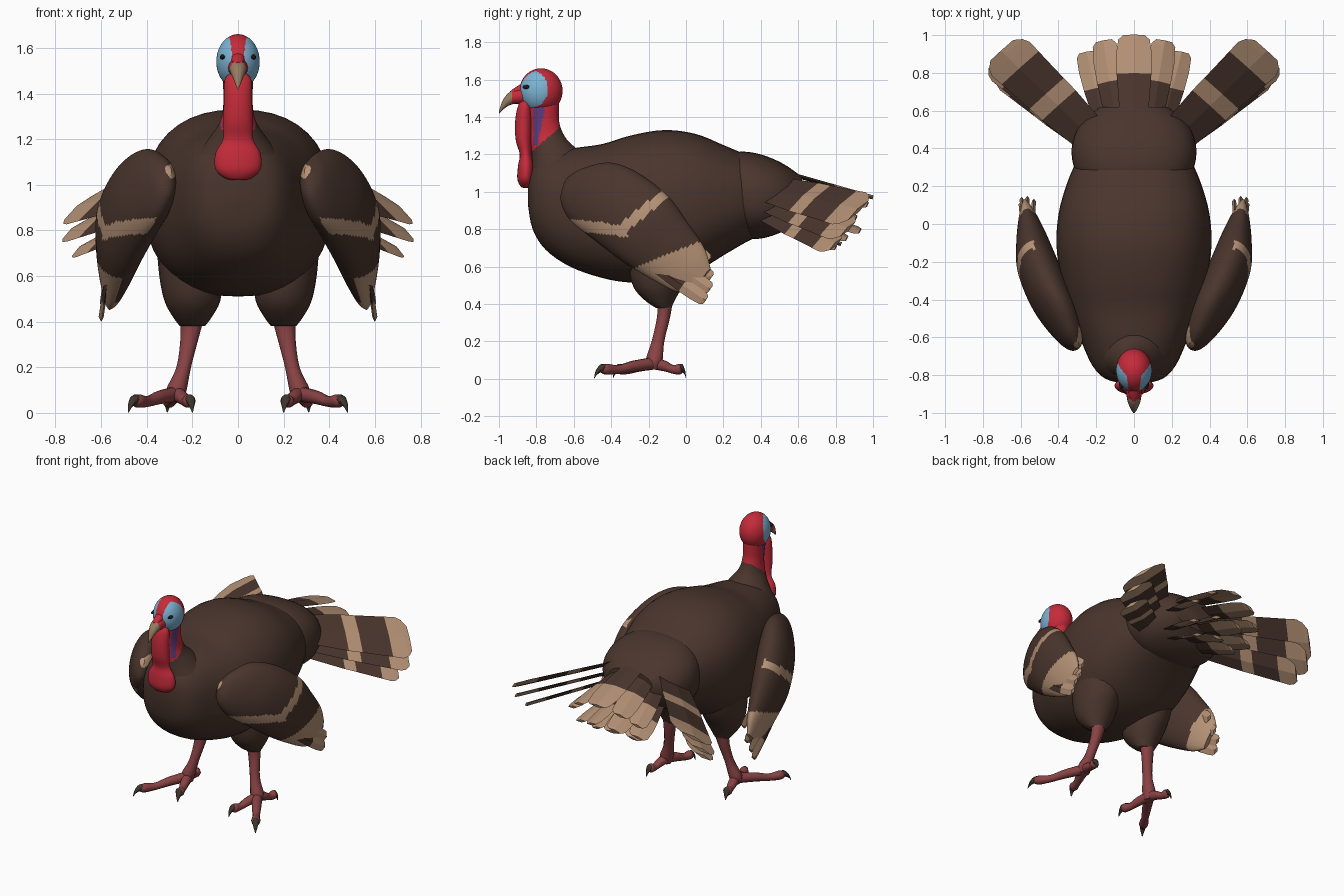
import bpy
import bmesh
import math
from mathutils import Vector

cube = bpy.data.objects.get("Cube")
if cube:
    bpy.data.objects.remove(cube, do_unlink=True)


def make_material(name, colour):
    material = bpy.data.materials.new(name)
    material.use_nodes = True
    rgba = (*colour, 1.0)
    material.diffuse_color = rgba
    for node in material.node_tree.nodes:
        if node.type == "BSDF_PRINCIPLED":
            node.inputs["Base Color"].default_value = rgba
            node.inputs["Roughness"].default_value = 0.8
    return material


BROWN, TAN, RED, BLUE, PURPLE, LEG, CLAW, BEAK, BLACK = range(9)
MATERIALS = [
    make_material("brown plumage", (0.068, 0.036, 0.026)),
    make_material("tan feather", (0.46, 0.285, 0.18)),
    make_material("red skin", (0.56, 0.024, 0.042)),
    make_material("blue face", (0.2, 0.45, 0.65)),
    make_material("purple throat", (0.11, 0.045, 0.2)),
    make_material("dusky red leg", (0.25, 0.055, 0.058)),
    make_material("dark claw", (0.05, 0.035, 0.025)),
    make_material("horn beak", (0.3, 0.2, 0.12)),
    make_material("black eye", (0.01, 0.01, 0.01)),
]
X, Y, Z = Vector((1, 0, 0)), Vector((0, 1, 0)), Vector((0, 0, 1))


def finish(name, bm, rule, smooth=True):
    """Colour the faces by a rule and turn the bmesh into an object."""
    bmesh.ops.recalc_face_normals(bm, faces=bm.faces[:])
    for face in bm.faces:
        face.material_index = rule(face) if callable(rule) else rule
        face.smooth = smooth
    mesh = bpy.data.meshes.new(name)
    bm.to_mesh(mesh)
    bm.free()
    for material in MATERIALS:
        mesh.materials.append(material)
    if smooth:
        mesh.set_sharp_from_angle(angle=math.radians(40))
    bpy.context.collection.objects.link(bpy.data.objects.new(name, mesh))


def refine(rows, steps):
    """Catmull-Rom interpolation of station tuples."""
    out = []
    for i in range(len(rows) - 1):
        a, b, c, d = (rows[min(max(i + k, 0), len(rows) - 1)] for k in (-1, 0, 1, 2))
        for j in range(steps):
            t = j / steps
            out.append([q + t / 2 * (r - p + t * (2 * p - 5 * q + 4 * r - s
                        + t * (3 * (q - r) + s - p))) for p, q, r, s in zip(a, b, c, d)])
    return out + [list(rows[-1])]


def loft(name, stations, u, v, rule, side=1, sides=24, steps=4, smooth=True, power=1):
    """Skin oval rings; each station is x, y, z, radius along u, radius along v."""
    bm = bmesh.new()
    rings = []
    for x, y, z, ru, rv in refine(stations, steps):
        ring = []
        for k in range(sides):
            a, b = math.cos(math.tau * k / sides), math.sin(math.tau * k / sides)
            a, b = (math.copysign(abs(n) ** power, n) for n in (a, b))
            p = Vector((x, y, z)) + u * ru * a + v * rv * b
            ring.append(bm.verts.new((p.x * side, p.y, p.z)))
        rings.append(ring)
    for low, high in zip(rings, rings[1:]):
        for k in range(sides):
            n = (k + 1) % sides
            bm.faces.new((low[k], low[n], high[n], high[k]))
    bm.faces.new(rings[0])
    bm.faces.new(rings[-1])
    finish(name, bm, rule, smooth)


def ellipsoid(name, centre, radii, rule, segments):
    bm = bmesh.new()
    bmesh.ops.create_uvsphere(bm, u_segments=segments, v_segments=segments * 2 // 3, radius=1)
    for vert in bm.verts:
        vert.co = Vector(centre) + Vector(a * b for a, b in zip(vert.co, radii))
    finish(name, bm, rule)


def feather(name, start, end, across, half, side, tip, band=None):
    """Thin ribbed plate with a blunt end, a tan tip and an optional tan band."""
    start, end, across = Vector(start), Vector(end), Vector(across).normalized()
    along = end - start
    normal = along.cross(across).normalized()
    profile = {0: 0.65, tip: 0.97, (1 + tip) / 2: 1, 0.96: 0.88, 1: 0.6}
    if band:
        profile.update({band[0]: 0.88, band[1]: 0.9})
    rows = [(*(start + along * t), half * profile[t], 0.011) for t in sorted(profile)]

    def rule(face):
        c = face.calc_center_median()
        t = (Vector((c.x * side, c.y, c.z)) - start).dot(along) / along.length_squared
        return TAN if t > tip or (band and band[0] < t < band[1]) else BROWN
    loft(name, rows, across, normal, rule, side, sides=4, steps=1, smooth=False)


# Body: y, half width, bottom, top
body = [(-.845, .05, .93, 1.04), (-.82, .15, .8, 1.13), (-.75, .22, .69, 1.19),
        (-.62, .28, .6, 1.23), (-.45, .35, .54, 1.255), (-.3, .385, .515, 1.3),
        (-.12, .41, .515, 1.33), (.05, .4, .57, 1.31), (.2, .36, .66, 1.25),
        (.32, .31, .73, 1.2), (.42, .25, .78, 1.17)]
rump = [(.24, .28, .78, 1.19), (.29, .315, .755, 1.215), (.4, .33, .75, 1.2),
        (.52, .29, .79, 1.15), (.62, .18, .87, 1.08)]
for part, table in (("body", body), ("rump", rump)):
    loft(part, [(0, y, (lo + hi) / 2, w, (hi - lo) / 2) for y, w, lo, hi in table],
         X, Z, BROWN, sides=40, power=0.85)


# Neck, with brown feathers below and bare skin above
def neck_rule(face):
    c = face.calc_center_median()
    if c.z < 1.34 + 0.85 * (c.y + 0.68):
        return BROWN
    throat = -0.815 < c.y < -0.75 - 0.2 * (1.47 - c.z) and c.z > 1.25
    return PURPLE if throat else RED


loft("neck", [(0, -.66, 1.08, .22, .17), (0, -.69, 1.2, .13, .135), (0, -.735, 1.28, .078, .098),
              (0, -.755, 1.36, .064, .08), (0, -.765, 1.45, .066, .085), (0, -.77, 1.54, .07, .09)],
     X, Y, neck_rule, sides=64, steps=10)


# Head with blue cheeks
def head_rule(face):
    c = face.calc_center_median()
    cheek = ((c.y + 0.83) / 0.092) ** 2 + ((c.z - 1.55) / 0.1) ** 2 < 1
    return BLUE if cheek and abs(c.x) > 0.02 + 0.15 * max(c.z - 1.53, 0) else RED


def beak_rule(face):
    return RED if face.calc_center_median().y > -0.928 else BEAK


ellipsoid("head", (0, -.775, 1.54), (.095, .115, .12), head_rule, 84)
loft("beak", [(0, -.86, 1.515, .045, .045), (0, -.93, 1.505, .036, .037),
              (0, -.975, 1.47, .02, .028), (0, -1, 1.425, .004, .008)], X, Z, beak_rule, sides=16)
loft("snood", [(0, -.86, 1.555, .03, .035), (0, -.91, 1.54, .026, .02),
               (0, -.94, 1.53, .01, .008)], X, Z, RED, sides=12)
loft("wattle", [(0, -.855, 1.495, .03, .02), (0, -.862, 1.46, .058, .036),
                (0, -.868, 1.38, .062, .045), (0, -.868, 1.28, .064, .043),
                (0, -.857, 1.2, .066, .032), (0, -.855, 1.14, .098, .043),
                (0, -.857, 1.07, .1, .045), (0, -.857, 1.03, .06, .028),
                (0, -.857, 1.02, .02, .01)], X, Y, RED)

# Wing axes: along the wing, and across it
WING = Vector((0, -.62, 1.02))
ALONG, ACROSS = Vector((0, .82, -.575)), Vector((0, .575, .82))


def wing_rule(face):
    c = face.calc_center_median() - WING
    s, w = c.dot(ALONG), c.dot(ACROSS)
    if s < 0.03 and ((abs(c.x) - 0.29) / 0.02) ** 2 + ((c.z - 0.04) / 0.032) ** 2 < 1:
        return TAN
    if face.normal.x * c.x < 0:
        return TAN if s > 0.74 else BROWN
    bend = w + 0.03
    upper = bend > 0
    on_band = abs(s - 0.35 - (0.28 if upper else 1.8) * bend) < (0.028 if upper else 0.065)
    return TAN if on_band or s > 0.625 + 0.65 * w else BROWN


# Wing: distance along, lower edge, upper edge, x, half thickness
wing = [(-.04, 0, .05, .305, .015), (0, -.085, .13, .325, .055), (.1, -.14, .235, .375, .09),
        (.25, -.152, .275, .445, .112), (.45, -.16, .266, .512, .11), (.62, -.15, .21, .54, .085),
        (.77, -.13, .15, .56, .05), (.86, -.09, .08, .572, .02)]
wing_rows = []
for s, lo, hi, x, thick in wing:
    p = WING + ALONG * s + ACROSS * (lo + hi) / 2
    wing_rows.append((x, p.y, p.z, (hi - lo) / 2, thick))

# Paired parts
for side, label in ((1, "left"), (-1, "right")):
    loft(label + "_wing", wing_rows, ACROSS + X * 0.1, Vector((.95, -.25, .17)), wing_rule,
         side, sides=96, steps=12)
    flights = [((.54, -.08, .78), (.53, .12, .63)), ((.56, -.1, .7), (.565, .135, .54)),
               ((.572, -.12, .65), (.595, .13, .48)), ((.57, -.2, .62), (.6, .105, .42))]
    for i, (start, end) in enumerate(flights):
        feather(f"{label}_flight_feather_{i}", start, end, ACROSS, .04, side, .6)

    # Tail side fan, overlapping from top to bottom
    fan = [((.16, .4, 1.03), (.7, .92, .9), .16), ((.18, .4, .96), (.725, .865, .8), .12),
           ((.2, .4, .9), (.69, .8, .72), .1)]
    for i, (start, end, half) in enumerate(fan):
        feather(f"{label}_fan_feather_{i}", start, end, (.2, -.18, -.17), half, side,
                .82, (.44, .56))

    # Tail middle feathers, three rows drooping further down
    middle = [((.07, .4, 1.09), (.16, .97, .93), .075), ((.12, .4, 1.02), (.25, .91, .86), .07),
              ((.05, .4, .95), (.09, .93, .79), .075), ((.11, .4, .9), (.22, .86, .75), .075),
              ((.08, .4, .86), (.14, .8, .7), .07)]
    for i, (start, end, half) in enumerate(middle):
        feather(f"{label}_tail_feather_{i}", start, end, (1, -.2, -.3), half, side, .62)

    # Legs
    loft(label + "_thigh", [(.2, -.1, .78, .16, .2), (.205, -.13, .6, .14, .175),
                            (.2, -.15, .49, .122, .13), (.2, -.14, .42, .085, .08),
                            (.2, -.12, .38, .055, .042)], X, Y, BROWN, side)
    loft(label + "_shank", [(.2, -.11, .43, .055, .042), (.212, -.12, .33, .04, .035),
                            (.238, -.15, .2, .032, .034), (.27, -.17, .1, .045, .045),
                            (.27, -.17, .05, .03, .03)], X, Y, LEG, side, sides=12)
    toes = {"outer": (.48, -.49), "inner": (.2, -.39), "back": (.31, 0)}
    for toe, (tx, ty) in toes.items():
        base, reach = Vector((.27, -.17, 0)), Vector((tx - .27, ty + .17, 0))
        across = reach.cross(Z).normalized()

        def tube(part, profile, colour):
            rows = [(*(base + reach * t + Z * z), r, r) for t, z, r in profile]
            loft(f"{label}_{toe}_{part}", rows, across, Z, colour, side, sides=10)
        tube("toe", [(-.05, .085, .035), (.35, .068, .03), (.6, .05, .024), (.8, .052, .03),
                     (.88, .05, .018)], LEG)
        tube("claw", [(.76, .062, .016), (.88, .058, .021), (.96, .035, .013), (1, .005, .003)], CLAW)

    ellipsoid(label + "_eye", (side * .067, -.848, 1.56), (.012, .026, .011), BLACK, 24)

# Centre tail feathers
feather("centre_tail_feather", (0, .4, 1.14), (0, 1, .97), X, .095, 1, .66)
feather("lower_centre_tail_feather", (0, .4, .88), (0, .83, .72), X, .085, 1, .62)
